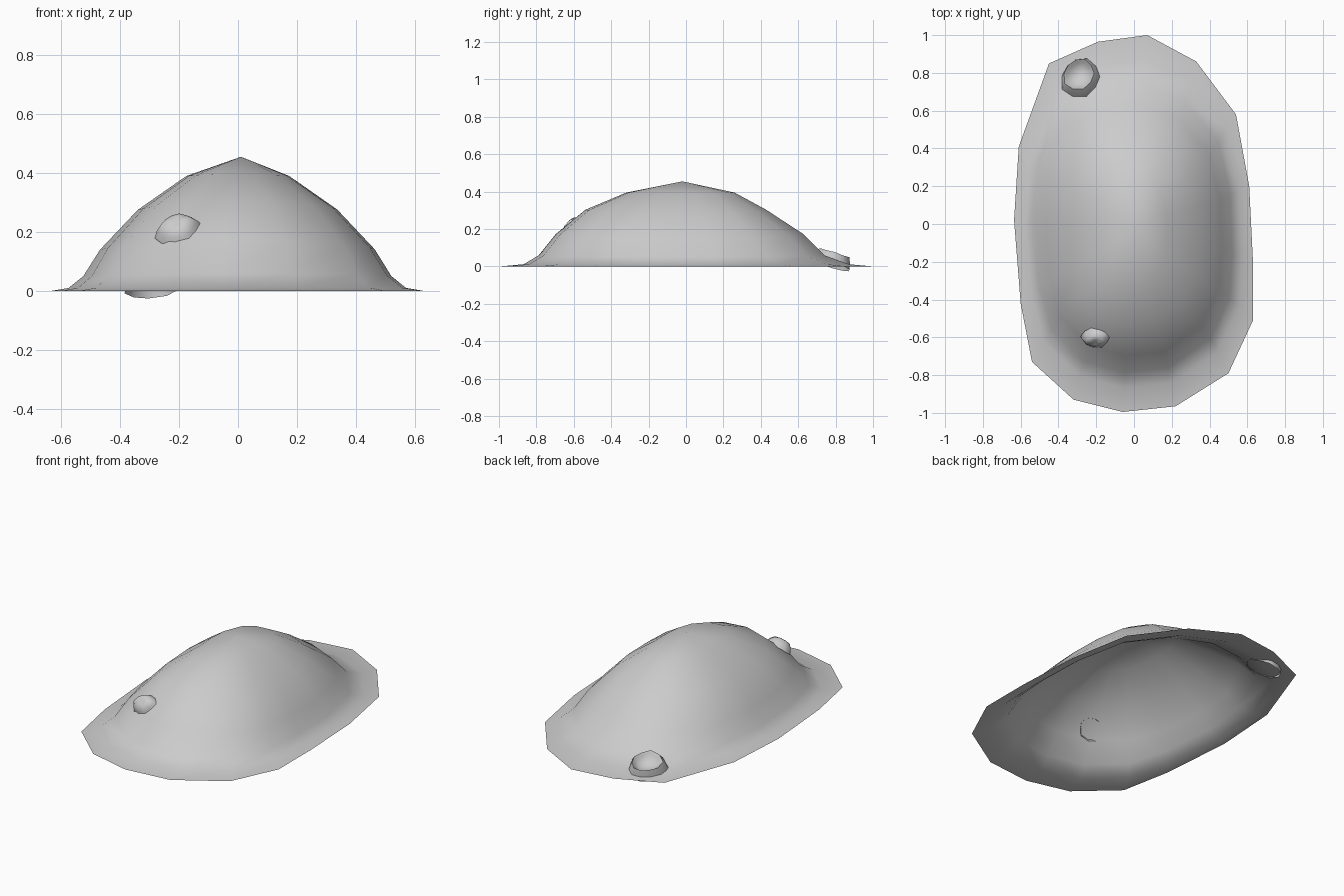
import bpy, bmesh, math, random
from mathutils import Vector
from mathutils.bvhtree import BVHTree

random.seed(4)
if "Cube" in bpy.data.objects:
    bpy.data.objects.remove(bpy.data.objects["Cube"], do_unlink=True)

grey = bpy.data.materials.new("plain grey")
grey.use_nodes = True
grey.diffuse_color = (0.6, 0.6, 0.6, 1)
grey.node_tree.nodes["Principled BSDF"].inputs["Base Color"].default_value = (0.6, 0.6, 0.6, 1)


def loft(bm, rings, tip):
    """Skin a list of closed point rings and fan the last one to a tip."""
    loops = [[bm.verts.new(p) for p in ring] for ring in rings]
    n = len(loops[0])
    for low, high in zip(loops, loops[1:]):
        for i in range(n):
            j = (i + 1) % n
            bm.faces.new((low[i], low[j], high[j], high[i]))
    t = bm.verts.new(tip)
    for i in range(n):
        bm.faces.new((loops[-1][i], loops[-1][(i + 1) % n], t))
    bm.normal_update()


def finish(bm, name, angle):
    mesh = bpy.data.meshes.new(name)
    bm.to_mesh(mesh)
    bm.free()
    obj = bpy.data.objects.new(name, mesh)
    mesh.materials.append(grey)
    bpy.context.collection.objects.link(obj)
    bpy.ops.object.select_all(action="DESELECT")
    obj.select_set(True)
    bpy.context.view_layer.objects.active = obj
    bpy.ops.object.shade_smooth_by_angle(angle=math.radians(angle))


# Domed shell with a thin uneven brim, open underneath
outline = [(.07, 1), (-.19, .965), (-.45, .85), (-.61, .41), (-.635, .02), (-.6, -.42),
           (-.54, -.73), (-.32, -.93), (-.06, -.995), (.22, -.965), (.5, -.79),
           (.63, -.51), (.63, -.2), (.61, .2), (.54, .58), (.33, .86)]
# Half width, front reach, back reach, side height, end height, roundness
levels = [(.635, 1, 1, 0, 0, 0), (.575, .87, .87, .01, .012, .3),
          (.525, .79, .74, .05, .06, .4), (.468, .70, .63, .14, .172, .5),
          (.34, .54, .43, .275, .303, .6), (.175, .32, .26, .39, .395, .7)]
rings = []
for width, front, back, side_z, end_z, roundness in levels:
    ring = []
    for px, py in outline:
        # Blend the uneven outline towards a regular rounded oval
        p = Vector((px / .635, py))
        size = (abs(p.x) ** 2.3 + abs(p.y) ** 2.3) ** (1 / 2.3)
        p = p.lerp(p / size, roundness)
        reach = back if p.y > 0 else front
        ring.append((p.x * width, p.y * reach, side_z + (end_z - side_z) * p.y * p.y))
    rings.append(ring)
bm = bmesh.new()
loft(bm, rings, (.01, -.02, .455))
surface = BVHTree.FromBMesh(bm)
finish(bm, "domed_shell", 50)


def stub(name, x, y, profile, stretch, rough):
    """Small irregular stub standing off the shell; profile is (radius, height)."""
    base, axis, _, _ = surface.ray_cast(Vector((x, y, 1)), Vector((0, 0, -1)))
    u = Vector((0, 1, 0)).cross(axis).normalized()
    v = axis.cross(u)
    sides = 10
    wobble = [1 + random.uniform(-rough, rough) for _ in range(sides)]
    rings = []
    for radius, height in profile:
        ring = []
        for i in range(sides):
            a = math.tau * i / sides
            spoke = u * math.cos(a) * stretch + v * math.sin(a)
            ring.append(base + spoke * radius * wobble[i] + axis * height * wobble[-i])
        rings.append(ring)
    bm = bmesh.new()
    loft(bm, rings, base + axis * profile[-1][1] * .9)
    finish(bm, name, 70)


# Raised crater at the back and low knob at the front
stub("back_crater", -.28, .78,
     [(.11, -.004), (.098, .03), (.085, .056), (.07, .04), (.045, .015)], 1.0, .14)
stub("front_knob", -.2, -.6,
     [(.065, -.01), (.055, .015), (.04, .035), (.02, .04)], 1.2, .15)
